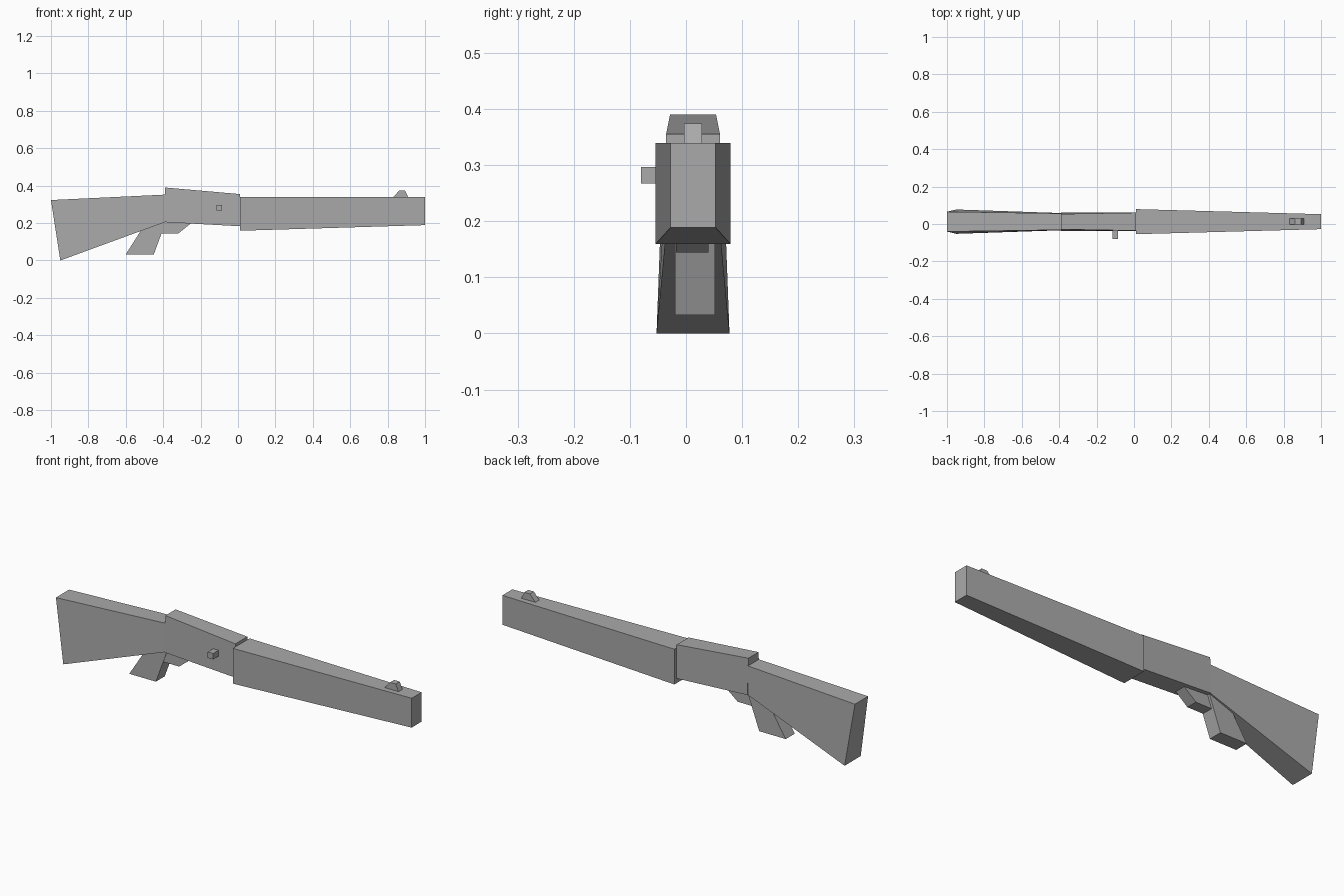
import bpy

cube = bpy.data.objects.get("Cube")
if cube:
    bpy.data.objects.remove(cube, do_unlink=True)

grey = bpy.data.materials.new("plain_grey")
grey.use_nodes = True
COLOUR = (0.4, 0.4, 0.4, 1)
grey.diffuse_color = COLOUR
grey.node_tree.nodes["Principled BSDF"].inputs["Base Color"].default_value = COLOUR

MID = 0.0125  # centre plane of the body


def prism(name, outline, half_widths, mid=MID):
    """Block from a side outline of (x, z), counter-clockwise seen from -y,
    with one half width for each outline point."""
    n = len(outline)
    near = [(x, mid - w, z) for (x, z), w in zip(outline, half_widths)]
    far = [(x, mid + w, z) for (x, z), w in zip(outline, half_widths)]
    faces = [tuple(range(n)), tuple(reversed(range(n, 2 * n)))]
    for i in range(n):
        j = (i + 1) % n
        faces.append((j, i, n + i, n + j))
    mesh = bpy.data.meshes.new(name)
    mesh.from_pydata(near + far, [], faces)
    mesh.materials.append(grey)
    obj = bpy.data.objects.new(name, mesh)
    bpy.context.collection.objects.link(obj)
    return obj


# Main body: outline order is rear bottom, front bottom, front top, rear top
prism("stock", [(-0.95, 0), (-0.39, 0.205), (-0.39, 0.352), (-1, 0.323)],
      [0.065, 0.046, 0.044, 0.053])
prism("receiver", [(-0.39, 0.205), (0.01, 0.183), (0.01, 0.355), (-0.39, 0.39)],
      [0.049, 0.049, 0.048, 0.041])
prism("barrel", [(0.01, 0.159), (1, 0.189), (1, 0.339), (0.01, 0.339)],
      [0.067, 0.04, 0.04, 0.067])

# Parts underneath
prism("grip", [(-0.6, 0.033), (-0.45, 0.033), (-0.385, 0.21), (-0.5, 0.19)],
      [0.036] * 4, 0.016)
prism("trigger", [(-0.415, 0.144), (-0.32, 0.144), (-0.25, 0.2), (-0.385, 0.21)],
      [0.029] * 4, 0.011)

# Small fittings
prism("front_sight", [(0.83, 0.338), (0.91, 0.338), (0.893, 0.374), (0.862, 0.374)],
      [0.016] * 4)
prism("bolt_handle", [(-0.115, 0.267), (-0.085, 0.267), (-0.085, 0.297), (-0.115, 0.297)],
      [0.025] * 4, -0.055)
